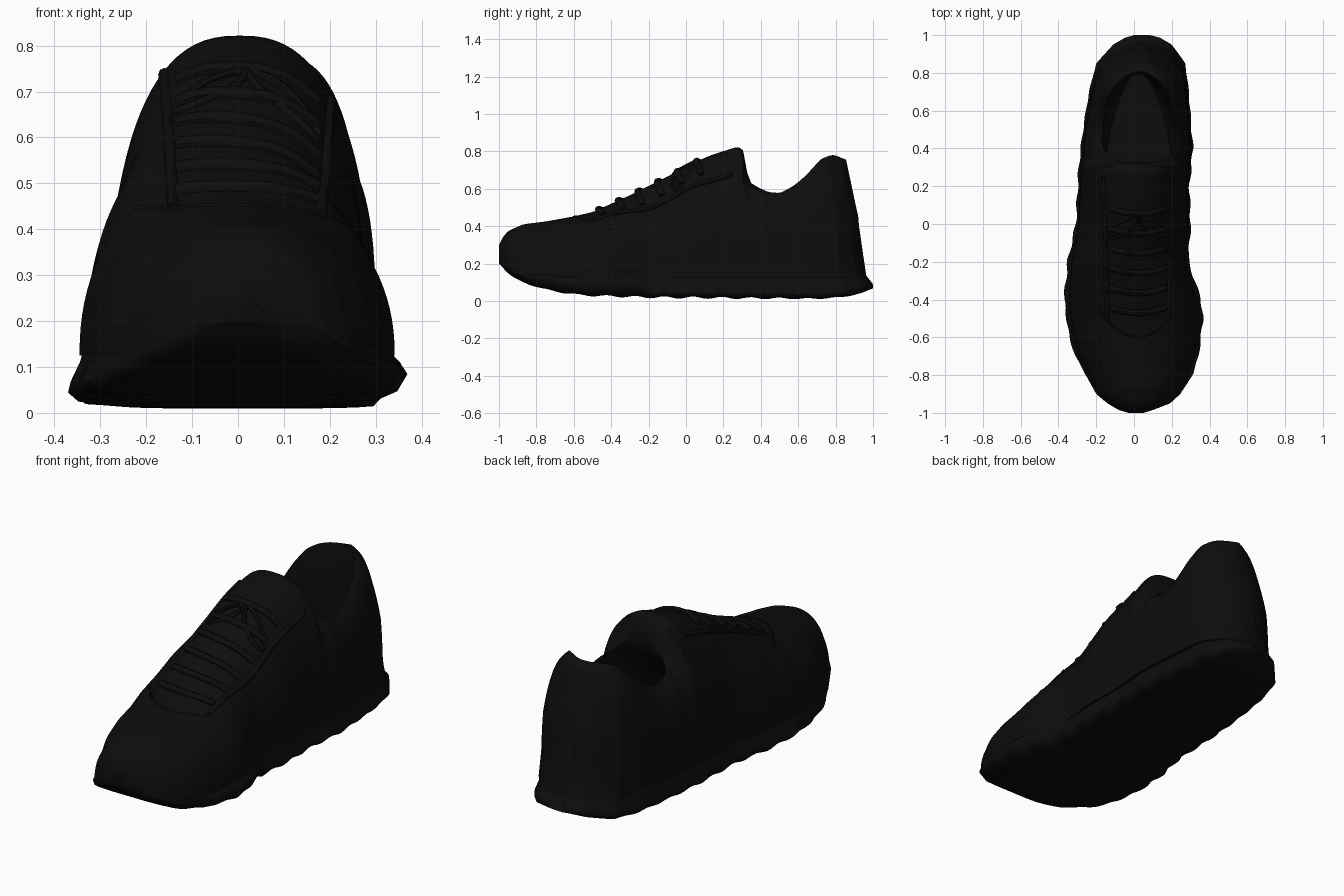
import bpy, bmesh, math
from math import sin, cos, pi

cube = bpy.data.objects.get("Cube")
if cube:
    bpy.data.objects.remove(cube)

black = bpy.data.materials.new("matte black")
black.use_nodes = True
black.diffuse_color = (0.004, 0.004, 0.004, 1)
black.node_tree.nodes["Principled BSDF"].inputs["Base Color"].default_value = black.diffuse_color


def lerp(table, s):
    """Piecewise-linear lookup."""
    if s <= table[0][0]:
        return table[0][1]
    for (a, u), (b, v) in zip(table, table[1:]):
        if s <= b:
            return u + (v - u) * (s - a) / (b - a)
    return table[-1][1]


def soft(table, s, r=0.02):
    """Lookup with rounded corners."""
    return sum(lerp(table, s + k * r) for k in (-1, -0.5, 0, 0.5, 1)) / 5


# Shape tables along the length (toe = -1, heel = 1)
LEFT = [(-1, .05), (-.985, .1), (-.95, .19), (-.9, .245), (-.8, .31), (-.7, .342), (-.5, .366),
        (-.4, .355), (-.2, .288), (0, .3), (.2, .293), (.4, .312), (.7, .29), (.85, .272),
        (.95, .2), (.985, .14), (1, .09)]
RIGHT = [(-1, .03), (-.985, .08), (-.95, .14), (-.9, .2), (-.8, .255), (-.7, .31), (-.6, .343),
         (-.4, .37), (-.2, .352), (0, .308), (.3, .293), (.5, .27), (.7, .238), (.85, .2),
         (.95, .11), (.985, .05), (1, 0)]
CROWN = [(-1, .29), (-.985, .335), (-.95, .375), (-.87, .41), (-.75, .425), (-.6, .452), (-.5, .475),
         (-.3, .565), (-.1, .665), (.05, .745), (.15, .785), (.28, .825), (.315, .81), (.335, .65),
         (.45, .612), (.52, .612), (.6, .655), (.72, .75), (.79, .787), (.88, .785), (1, .755)]
BASE = [(-1, .21), (-.98, .175), (-.93, .13), (-.85, .09), (-.7, .05), (-.55, .03), (-.2, .02),
        (.7, .012), (.85, .022), (.95, .045), (1, .07)]
BACK = [(.09, 1), (.14, .95), (.19, .935), (.45, .922), (.6, .885), (.76, .855)]
ROUND = [(-1, 2.1), (-.4, 2.2), (.1, 2.4), (.3, 2.5), (.42, 3.8), (.7, 3.4), (1, 3)]
FIT = [(-1, .99), (-.8, .94), (-.3, .93), (.1, .96), (1, .96)]

STATIONS = [sin(pi / 2 * (-1 + 2 * i / 130)) for i in range(131)]


def lean(s, z):
    """Length position, with the heel leaning forward as it rises."""
    return s if s < 0 else s - (1 - lerp(BACK, z)) * s ** 3


def sole_top(s):
    return max(.15, soft(BASE, s) + .05)


def upper_section(s):
    """Centre, half width, floor, crown and roundness of the upper."""
    l, r = lerp(LEFT, s), lerp(RIGHT, s)
    w = max((l + r) / 2 * lerp(FIT, s), .02)
    return (l - r) / 2, w, sole_top(s) - .025, soft(CROWN, s, .01), soft(ROUND, s)


def upper_z(s, x):
    c, w, z0, zt, p = upper_section(s)
    return z0 + (zt - z0) * max(0, 1 - abs((x - c) / w) ** p) ** (1 / p)


def finish(ob, angle=45):
    if not ob.data.materials:
        ob.data.materials.append(black)
    bpy.ops.object.select_all(action='DESELECT')
    ob.select_set(True)
    bpy.context.view_layer.objects.active = ob
    if ob.type == 'CURVE':
        bpy.ops.object.convert(target='MESH')
    bpy.ops.object.shade_smooth_by_angle(angle=math.radians(angle))


def loft(name, rings):
    """Skin a list of closed rings and cap both ends."""
    bm = bmesh.new()
    rows = [[bm.verts.new(p) for p in ring] for ring in rings]
    n = len(rows[0])
    for a, b in zip(rows, rows[1:]):
        for j in range(n):
            k = (j + 1) % n
            bm.faces.new((a[j], a[k], b[k], b[j]))
    bm.faces.new(rows[0])
    bm.faces.new(rows[-1])
    bmesh.ops.recalc_face_normals(bm, faces=bm.faces)
    me = bpy.data.meshes.new(name)
    bm.to_mesh(me)
    bm.free()
    ob = bpy.data.objects.new(name, me)
    bpy.context.collection.objects.link(ob)
    return ob


# Upper: rounded arches along the foot
def arch(s):
    c, w, z0, zt, p = upper_section(s)
    ring = []
    for i in range(49):
        a = pi * i / 48
        x = c + w * math.copysign(abs(cos(a)) ** (2 / p), cos(a))
        z = z0 + (zt - z0) * abs(sin(a)) ** (2 / p)
        ring.append((x, lean(s, z), z))
    return ring


upper = loft("upper", [arch(s) for s in STATIONS])

# Foot opening: egg-shaped rings, narrower toward the heel
OPENING = [(.2, -.05, .8, .17), (.3, .0, .81, .2), (.45, .14, .81, .2), (.56, .24, .8, .185),
           (.62, .3, .79, .19), (.7, .325, .795, .215), (.8, .33, .81, .23), (.95, .33, .82, .24)]


def egg(z, front, rear, half):
    pts = []
    for i in range(48):
        t = 2 * pi * i / 48
        x = .025 + half * sin(t) * (1 - .3 * cos(t))
        pts.append((x, (front + rear) / 2 + (rear - front) / 2 * cos(t), z))
    return pts


cutter = loft("opening_cutter", [egg(*o) for o in OPENING])
cutter.hide_render = True
cut = upper.modifiers.new("opening", 'BOOLEAN')
cut.operation = 'DIFFERENCE'
cut.solver = 'EXACT'
cut.object = cutter
bpy.context.view_layer.objects.active = upper
bpy.ops.object.modifier_apply(modifier="opening")
bpy.data.objects.remove(cutter)
finish(upper, 50)


# Sole: flared edge, narrow waist, gently scalloped tread
def sole_section(s):
    zb, top = soft(BASE, s), sole_top(s)
    wave = sin(s * 2 * pi * 6.5) * (1 - s * s)
    zb += .006 * wave
    ring = []
    for side, table in ((1, LEFT), (-1, RIGHT)):
        w = lerp(table, s)
        lift = .035 if side > 0 and s < -.2 else 0
        edge = min(zb + .025 + lift, top - .02)
        half = [(.0, zb), (.5, zb), (.82, zb + .002), (.95, zb + .005 + lift * .5),
                (1 - .015 * wave * (s > -.8), edge), (.985, edge + .015),
                (.93, edge * .4 + top * .6), (.9, top), (.8, top + .012), (.3, top + .012)]
        pts = [(side * w * f, lean(s, z), z) for f, z in half]
        ring += pts if side > 0 else pts[:0:-1]
    return ring


sole = loft("sole", [sole_section(s) for s in STATIONS])
finish(sole, 60)


# Laces and trim: tubes laid on the upper
def cord(name, points, radius):
    cu = bpy.data.curves.new(name, 'CURVE')
    cu.dimensions = '3D'
    cu.bevel_depth = radius
    cu.bevel_resolution = 2
    cu.resolution_u = 4
    cu.use_fill_caps = True
    sp = cu.splines.new('NURBS')
    sp.points.add(len(points) - 1)
    for q, p in zip(sp.points, points):
        q.co = (*p, 1)
    sp.use_endpoint_u = True
    ob = bpy.data.objects.new(name, cu)
    bpy.context.collection.objects.link(ob)
    finish(ob)


def on_upper(x, s, up=0):
    return (x, s, upper_z(s, x) + up)


for i in range(6):
    s = -.47 + .105 * i
    cord(f"lace_{i + 1}", [on_upper(.02 + .15 * k / 5, s + .03 * (k / 5) ** 2, .002) for k in range(-5, 6)], .017)

for side, label in ((1, "left"), (-1, "right")):
    cord(f"{label}_eyestay", [on_upper(.02 + side * (.16 + .02 * k / 14), -.5 + .75 * k / 14, -.004)
                              for k in range(15)], .014)
    # Bow loop
    cord(f"{label}_lace_loop", [on_upper(.02 + side * (.08 - .08 * cos(t)), .05 - .1 * sin(t / 2) - .04 * sin(t), .003)
                                for t in [2 * pi * k / 14 for k in range(15)]], .01)

# Toe seam running across the vamp
cord("toe_seam", [on_upper(.02 + .24 * k / 8, -.6 + .2 * (k / 8) ** 2, -.003) for k in range(-8, 9)], .007)
